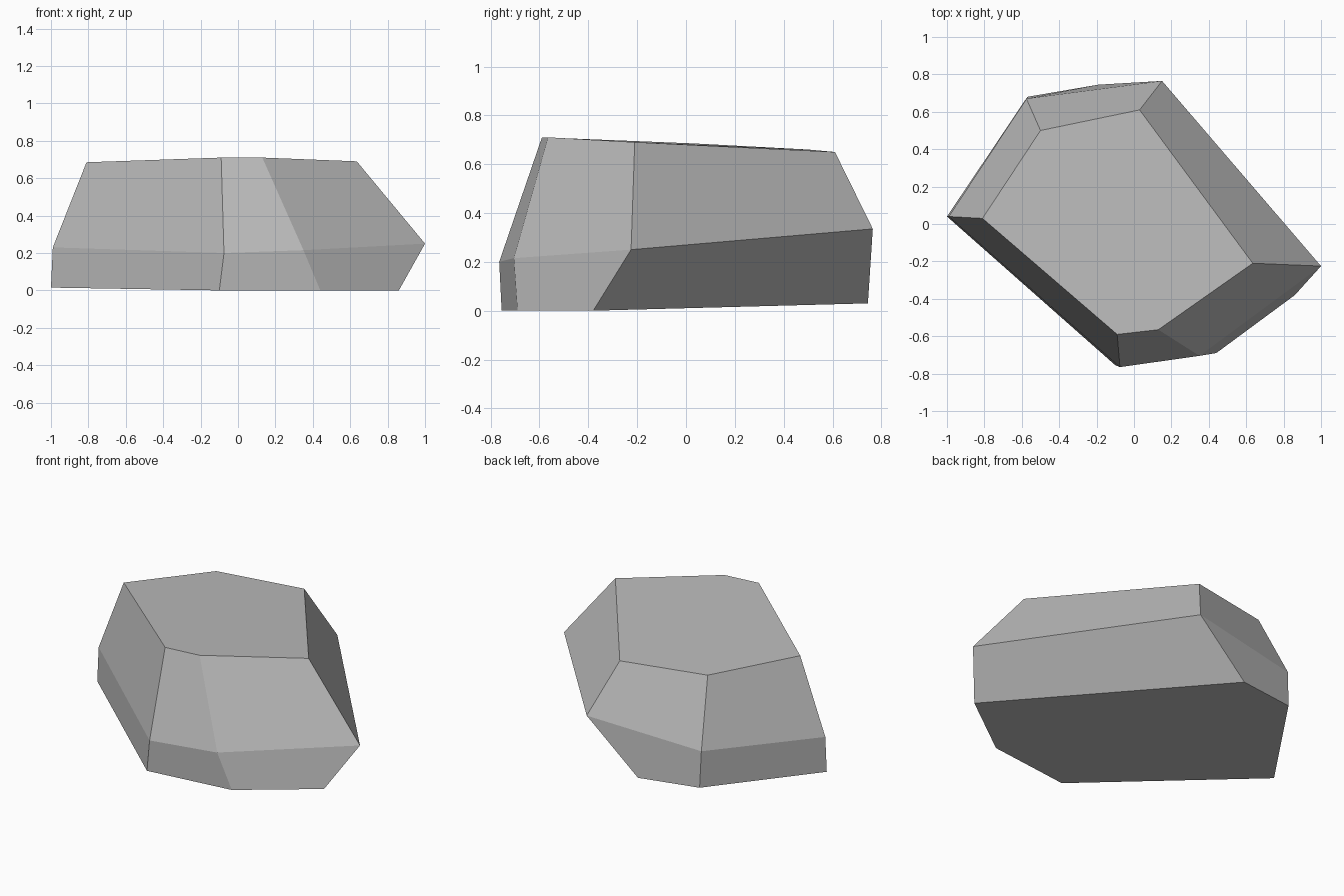
import bpy
import bmesh

cube = bpy.data.objects.get("Cube")
if cube:
    bpy.data.objects.remove(cube, do_unlink=True)

# Stone colour
stone = bpy.data.materials.new("grey_stone")
stone.use_nodes = True
grey = (0.5, 0.5, 0.5, 1)
stone.diffuse_color = grey
bsdf = stone.node_tree.nodes["Principled BSDF"]
bsdf.inputs["Base Color"].default_value = grey
bsdf.inputs["Roughness"].default_value = 0.9

# Three six-sided outlines, each running counter-clockwise from the -x corner
base = [(-1, 0.04, 0.015), (-0.1, -0.755, 0), (0.44, -0.69, 0),
        (0.86, -0.38, 0), (-0.19, 0.745, 0.03), (-0.57, 0.68, 0.045)]
waist = [(-0.99, 0.04, 0.23), (-0.075, -0.765, 0.2), (0.35, -0.705, 0.215),
         (1, -0.225, 0.25), (0.15, 0.765, 0.335), (-0.575, 0.67, 0.27)]
crown = [(-0.81, 0.03, 0.685), (-0.09, -0.59, 0.71), (0.13, -0.565, 0.71),
         (0.635, -0.21, 0.69), (0.03, 0.61, 0.65), (-0.5, 0.5, 0.66)]

# Bridge the outlines into a faceted boulder
bm = bmesh.new()
rings = [[bm.verts.new(p) for p in ring] for ring in (base, waist, crown)]
for low, high in zip(rings, rings[1:]):
    for i in range(len(low)):
        j = (i + 1) % len(low)
        bm.faces.new((low[i], low[j], high[j], high[i]))
bm.faces.new(rings[-1])
bm.faces.new(rings[0][::-1])
bmesh.ops.recalc_face_normals(bm, faces=bm.faces)

mesh = bpy.data.meshes.new("boulder")
bm.to_mesh(mesh)
bm.free()
mesh.materials.append(stone)
boulder = bpy.data.objects.new("boulder", mesh)
bpy.context.collection.objects.link(boulder)
